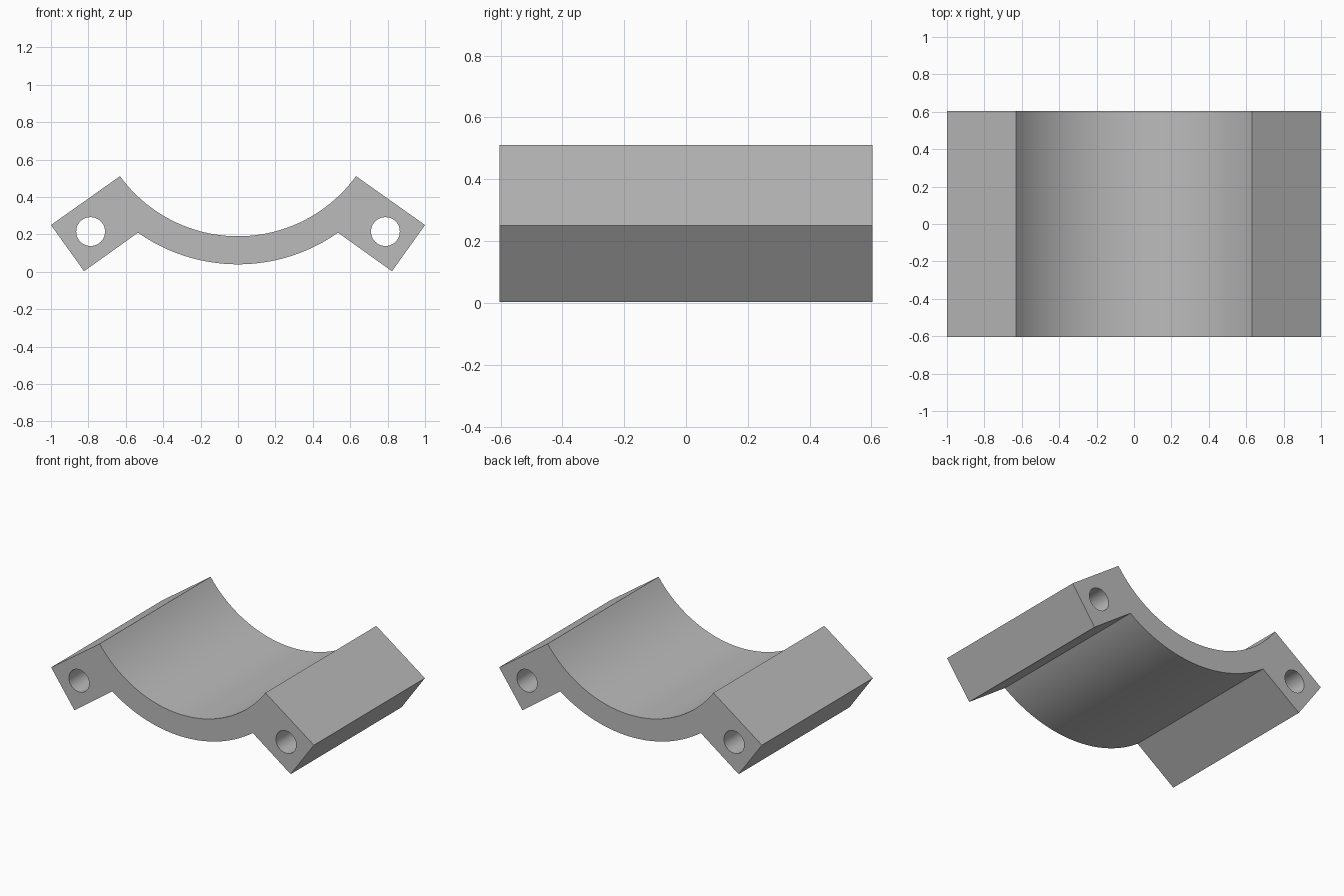
import bpy, bmesh
from math import sin, cos, atan2, radians
from mathutils import Vector

if "Cube" in bpy.data.objects:
    bpy.data.objects.remove(bpy.data.objects["Cube"], do_unlink=True)

HALF_DEPTH = 0.603
CENTRE_Z = 0.97
INNER_R, OUTER_R = 0.78, 0.93

grey = bpy.data.materials.new("plain grey")
grey.use_nodes = True
colour = (0.5, 0.5, 0.5, 1)
grey.diffuse_color = colour
grey.node_tree.nodes["Principled BSDF"].inputs["Base Color"].default_value = colour


def arc(radius, start, end, steps):
    """Points on the bore circle; angles are measured from straight down."""
    angles = [start + (end - start) * i / steps for i in range(steps + 1)]
    return [(radius * sin(a), CENTRE_Z - radius * cos(a)) for a in angles]


def prism(name, outline, half_depth):
    """Extrude an x-z outline along y."""
    bm = bmesh.new()
    face = bm.faces.new([bm.verts.new((x, -half_depth, z)) for x, z in outline])
    out = bmesh.ops.extrude_face_region(bm, geom=[face])
    verts = [v for v in out["geom"] if isinstance(v, bmesh.types.BMVert)]
    bmesh.ops.translate(bm, verts=verts, vec=Vector((0, 2 * half_depth, 0)))
    bmesh.ops.recalc_face_normals(bm, faces=bm.faces)
    mesh = bpy.data.meshes.new(name)
    bm.to_mesh(mesh)
    bm.free()
    mesh.materials.append(grey)
    obj = bpy.data.objects.new(name, mesh)
    bpy.context.collection.objects.link(obj)
    return obj


# Curved saddle with an angled flange on each side, as one section
inner_a = atan2(0.63, CENTRE_Z - 0.512)
outer_a = atan2(0.535, CENTRE_Z - 0.209)
flange = [(1.0, 0.25), (0.823, 0.003)]
outline = arc(INNER_R, -inner_a, inner_a, 48) + flange
outline += arc(OUTER_R, outer_a, -outer_a, 48)
outline += [(-x, z) for x, z in reversed(flange)]
clamp = prism("clamp_saddle", outline, HALF_DEPTH)

# Bolt holes run the full depth of both flanges
cutters = []
for side in (-1, 1):
    bpy.ops.mesh.primitive_cylinder_add(
        vertices=48, radius=0.077, depth=3 * HALF_DEPTH,
        location=(side * 0.788, 0, 0.215), rotation=(radians(90), 0, 0))
    cutter = bpy.context.object
    cutter.name = "bolt_hole_cutter"
    cutter.hide_render = True
    cutter.data.materials.append(grey)
    cut = clamp.modifiers.new("bolt_hole", 'BOOLEAN')
    cut.operation, cut.solver, cut.object = 'DIFFERENCE', 'EXACT', cutter
    cutters.append(cutter)

bpy.ops.object.select_all(action='DESELECT')
clamp.select_set(True)
bpy.context.view_layer.objects.active = clamp
for name in [m.name for m in clamp.modifiers]:
    bpy.ops.object.modifier_apply(modifier=name)
for cutter in cutters:
    bpy.data.objects.remove(cutter, do_unlink=True)
bpy.ops.object.shade_smooth_by_angle(angle=radians(30))
